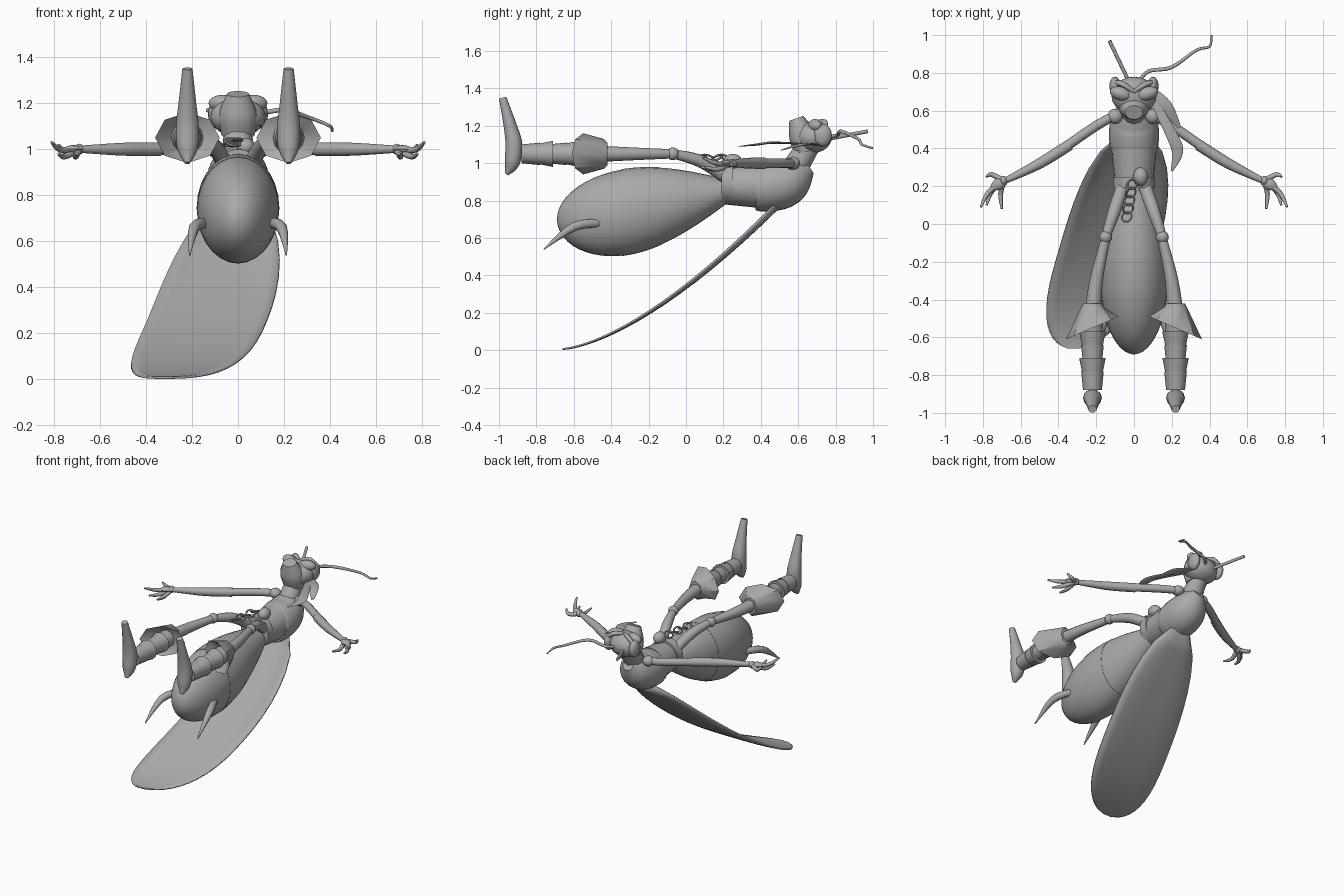
import bpy, bmesh, math
from mathutils import Vector, Matrix

cube = bpy.data.objects.get("Cube")
if cube:
    bpy.data.objects.remove(cube, do_unlink=True)

shade = (0.4, 0.4, 0.4, 1)
grey = bpy.data.materials.new("plain_grey")
grey.use_nodes = True
grey.diffuse_color = shade
grey.node_tree.nodes["Principled BSDF"].inputs["Base Color"].default_value = shade


def finish(name, bm):
    bmesh.ops.recalc_face_normals(bm, faces=bm.faces)
    mesh = bpy.data.meshes.new(name)
    bm.to_mesh(mesh)
    bm.free()
    mesh.materials.append(grey)
    part = bpy.data.objects.new(name, mesh)
    bpy.context.scene.collection.objects.link(part)
    bpy.ops.object.select_all(action='DESELECT')
    part.select_set(True)
    bpy.context.view_layer.objects.active = part
    bpy.ops.object.shade_smooth_by_angle(angle=math.radians(40))
    return part


def skin(name, rings, closed=True):
    """Join equal rings of points into one surface."""
    bm = bmesh.new()
    loops = [[bm.verts.new(point) for point in ring] for ring in rings]
    for first, second in zip(loops, loops[1:]):
        count = len(first)
        for i in range(count if closed else count - 1):
            j = (i + 1) % count
            bm.faces.new((first[i], first[j], second[j], second[i]))
    if closed:
        bm.faces.new(loops[0])
        bm.faces.new(loops[-1])
    return finish(name, bm)


def ellipse(centre, across, up, count):
    angles = [math.tau * i / count for i in range(count)]
    return [centre + across * math.cos(a) + up * math.sin(a) for a in angles]


def spread(start, end, count):
    return [start + (end - start) * i / count for i in range(count + 1)]


def smooth_path(points, steps=4):
    """Round off a path whose points hold x, y, z and radius."""
    points = [Vector(p) for p in points]
    padded = [points[0]] + points + [points[-1]]
    path = []
    for before, start, end, after in zip(padded, padded[1:], padded[2:], padded[3:]):
        for t in spread(0, 1, steps)[:-1]:
            bend = (end - before) * (t - 2 * t**2 + t**3) + (after - start) * (t**3 - t**2)
            path.append(start.lerp(end, t**2 * (3 - 2 * t)) + bend / 2)
    return path + [points[-1]]


def tube(name, points, side=1, flat=1, count=12):
    """Sweep a round or flattened section along a path."""
    path = smooth_path([(side * x, y, z, r) for x, y, z, r in points])
    rings = []
    for i, point in enumerate(path):
        ahead = (path[min(i + 1, len(path) - 1)] - path[max(i - 1, 0)]).xyz.normalized()
        guide = Vector((0, 0, 1)) if abs(ahead.z) < 0.8 else Vector((1, 0, 0))
        across = ahead.cross(guide).normalized()
        up = ahead.cross(across) * flat
        rings.append(ellipse(point.xyz, across * point.w, up * point.w, count))
    return skin(name, rings)


def ball(name, centre, size, turn=0):
    bm = bmesh.new()
    place = Matrix.Translation(centre) @ Matrix.Rotation(turn, 4, 'Z') @ Matrix.Diagonal((*size, 1))
    bmesh.ops.create_uvsphere(bm, u_segments=20, v_segments=12, radius=1, matrix=place)
    return finish(name, bm)


def abdomen_ring(t, lip):
    """Section of the egg-shaped abdomen, from waist to tail tip."""
    if t < 0.6:
        radius = 0.065 + 0.165 * math.sin(math.pi / 2 * t / 0.6)
    else:
        radius = 0.23 * math.sqrt(1 - ((t - 0.6) / 0.4) ** 2)
    radius *= lip
    centre = Vector((0, 0.22 - 0.91 * t, 0.85 - 0.24 * t + 0.09 * t * t))
    width = 0.03 * (1 - t) + 0.72 * radius
    return ellipse(centre, Vector((width, 0, 0)), Vector((0, 0, radius)), 28)


def wing_ring(t):
    """One cross row of the wing, from root to tip."""
    reach = (t - 0.55) / (0.57 if t < 0.55 else 0.45)
    half = 0.26 * math.sqrt(max(0.02, 1 - abs(reach) ** 2.6))
    middle = -0.18 * t - 0.14 * t * t
    row = []
    for k in spread(-1, 1, 10):
        bow = 0.02 * (1 - k**4) * (1 - t)
        row.append((middle + half * k, 0.47 - 1.13 * t + bow, 0.77 * (1 - t) ** 1.5 + 0.007 - bow))
    return row


# Abdomen in three overlapping shells
for label, start, end, lip in (("front", 0, 0.42, 1), ("middle", 0.39, 0.62, 1.01), ("tail", 0.58, 1, 1)):
    ease = [start + (end - start) * math.sin(math.pi / 2 * t) for t in spread(0, 0.97, 12)]
    skin("abdomen_" + label, [abdomen_ring(t, lip) for t in ease])

# Waist bands, chest shell and neck
tube("waist", [(0, 0.2, 0.88, 0.1), (0, 0.4, 0.88, 0.12)], count=24)
tube("belt", [(0, 0.19, 0.89, 0.11), (0, 0.25, 0.89, 0.11)], count=24)
tube("chest", [(0, 0.38, 0.87, 0.12), (0, 0.42, 0.87, 0.13), (0, 0.52, 0.89, 0.13),
               (0, 0.6, 0.94, 0.1), (0, 0.66, 0.98, 0.04)], count=24)
tube("neck", [(0, 0.58, 0.97, 0.07), (0, 0.66, 1.1, 0.06)])

# Head lying back, with the face turned upward
ball("head", (0, 0.68, 1.14), (0.12, 0.1, 0.085))
tube("jaw", [(0, 0.64, 1.06, 0.06), (0, 0.62, 1.15, 0.07), (0, 0.59, 1.24, 0.04)], flat=1.2)
for side, label in ((-1, "right_"), (1, "left_")):
    ball(label + "eye", (side * 0.07, 0.69, 1.2), (0.06, 0.036, 0.036), side * 0.3)
    ball(label + "temple", (side * 0.1, 0.73, 1.15), (0.03, 0.05, 0.06))
    tube(label + "brow", [(0, 0.7, 1.22, 0.01), (0.06, 0.74, 1.22, 0.015), (0.11, 0.75, 1.18, 0.01)], side)

# Antennae
tube("right_antenna", [(-0.03, 0.76, 1.13, 0.01), (-0.13, 0.97, 1.17, 0.01)])
tube("left_antenna", [(0.03, 0.76, 1.14, 0.01), (0.08, 0.81, 1.15, 0.01), (0.2, 0.83, 1.17, 0.01),
                      (0.33, 0.92, 1.13, 0.008), (0.4, 0.94, 1.1, 0.007), (0.41, 1, 1.08, 0.005)])

# Headband tails
tube("short_ribbon", [(0.09, 0.71, 1.1, 0.02), (0.17, 0.62, 1.1, 0.035), (0.24, 0.51, 1.07, 0.01)], flat=0.2)
tube("long_ribbon", [(0.09, 0.68, 1.1, 0.02), (0.2, 0.47, 1.11, 0.03), (0.23, 0.38, 1.1, 0.03),
                     (0.2, 0.28, 1.09, 0.006)], flat=0.2)

# Single long wing
wing = skin("wing", [wing_ring(math.sin(math.pi / 2 * t)) for t in spread(0, 1, 20)], closed=False)
thickness = wing.modifiers.new("thickness", 'SOLIDIFY')
thickness.thickness = 0.01
thickness.offset = 0

for side, label in ((-1, "right_"), (1, "left_")):
    # Arm and clawed hand
    ball(label + "shoulder", (side * 0.1, 0.57, 1), (0.04, 0.04, 0.035))
    tube(label + "upper_arm", [(0.09, 0.58, 1, 0.024), (0.2, 0.52, 1, 0.026), (0.36, 0.41, 1, 0.026)], side)
    tube(label + "forearm", [(0.34, 0.42, 1, 0.03), (0.5, 0.32, 1, 0.028), (0.68, 0.23, 1, 0.016)], side)
    ball(label + "wrist", (side * 0.69, 0.23, 1), (0.02, 0.024, 0.024))
    tube(label + "palm", [(0.68, 0.23, 1, 0.02), (0.72, 0.21, 1, 0.03), (0.75, 0.19, 1, 0.016)], side, 0.6)
    tips = {"thumb": (0.78, 0.25, 1.02), "long": (0.81, 0.09, 1.03),
            "middle": (0.78, 0.1, 0.98), "short": (0.7, 0.08, 0.98)}
    root = Vector((0.69, 0.23, 1))
    for finger, tip in tips.items():
        bend = root.lerp(Vector(tip), 0.6) + Vector((0.01, 0.02, -0.02))
        tube(label + finger + "_finger", [(*root, 0.015), (*bend, 0.013), (*tip, 0.006)], side)

    # Thigh, knee and shin
    tube(label + "thigh", [(0.05, 0.22, 0.92, 0.035), (0.1, 0.08, 1.01, 0.034), (0.15, -0.07, 1.05, 0.024)], side)
    ball(label + "knee", (side * 0.15, -0.07, 1.05), [0.034] * 3)
    tube(label + "shin", [(0.15, -0.08, 1.05, 0.025), (0.2, -0.3, 1.05, 0.035), (0.22, -0.5, 1.05, 0.045)], side)

    # Flared slanted cuff
    rings = []
    for width, height, y, slant in ((0.05, 0.06, -0.42, 0), (0.06, 0.08, -0.44, 0),
                                    (0.14, 0.11, -0.55, 0.06), (0.05, 0.06, -0.5, 0)):
        rings.append(ellipse(Vector((side * 0.22, y, 1.05)), Vector((width, -slant * side, 0)),
                             Vector((0, 0, height)), 8))
    skin(label + "cuff", rings)

    # Stacked boot rings and upright foot
    for i in range(5):
        y = -0.5 - 0.07 * i
        rim = 0.06 + 0.01 * (i % 2)
        tube(label + "boot_ring_" + str(i + 1), [(0.22, y, 1.05, rim), (0.22, y - 0.1, 1.05, 0.05)], side)
    tube(label + "foot", [(0.22, -0.96, 0.94, 0.01), (0.22, -0.93, 1, 0.04), (0.22, -0.92, 1.1, 0.045),
                          (0.22, -0.94, 1.2, 0.035), (0.22, -0.98, 1.35, 0.02)], side, 1.1)

    # Tail spike
    tube(label + "tail_spike", [(0.13, -0.45, 0.68, 0.02), (0.19, -0.6, 0.66, 0.024),
                                (0.21, -0.76, 0.54, 0.003)], side)

# Waist pouch with a hanging chain
ball("pouch", (0.035, 0.25, 1.01), (0.04, 0.05, 0.04))
for i in range(5):
    tilt = 0.4 if i % 2 else -0.4
    bpy.ops.mesh.primitive_torus_add(
        major_radius=0.028, minor_radius=0.006, major_segments=16, minor_segments=6,
        location=(-0.01 - 0.007 * i, 0.21 - 0.043 * i, 1.03), rotation=(tilt, tilt, 0))
    link = bpy.context.object
    link.name = "chain_link_" + str(i + 1)
    link.data.materials.append(grey)
    bpy.ops.object.shade_smooth_by_angle()
